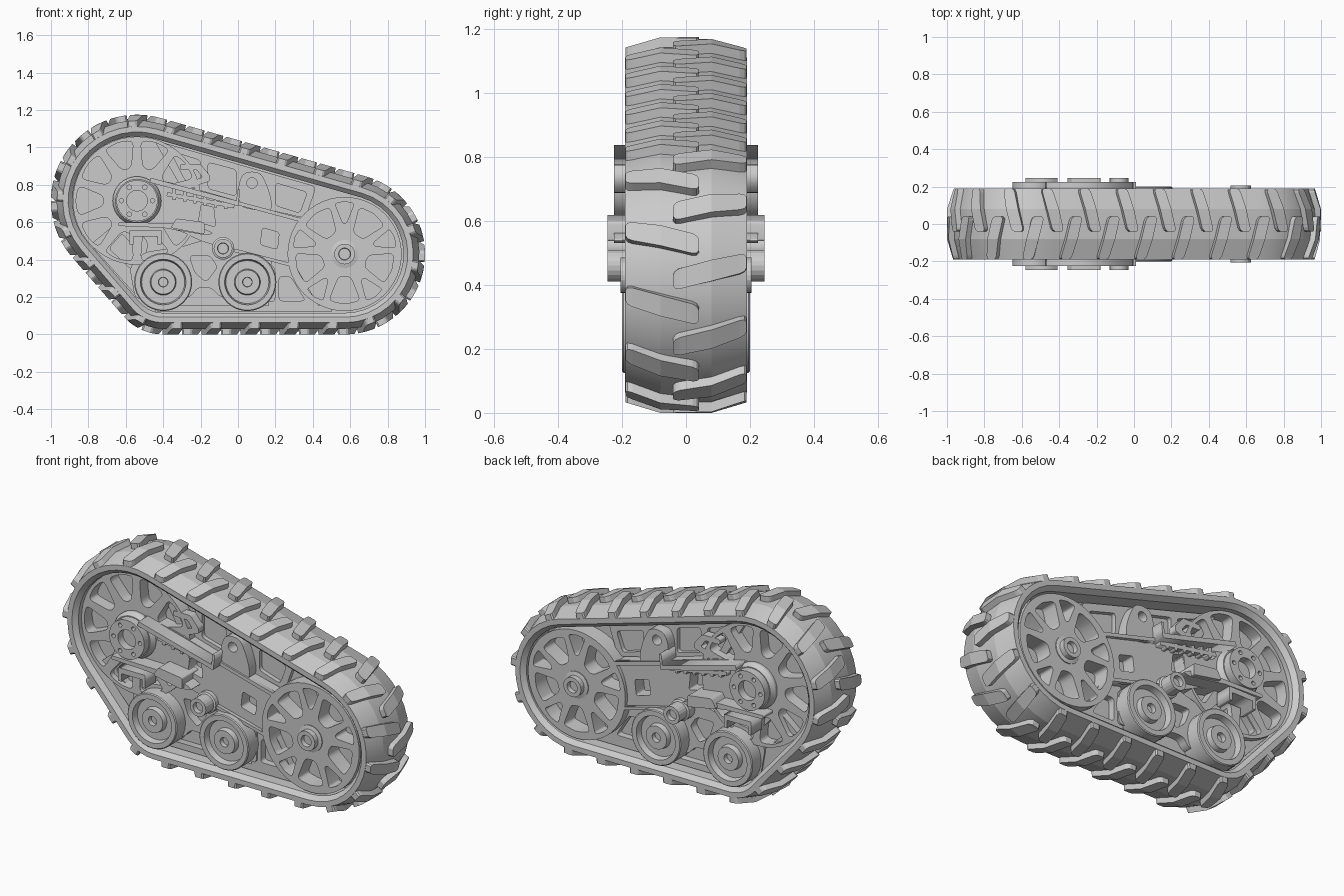
import bpy, bmesh, math
from mathutils import Vector, Matrix

if "Cube" in bpy.data.objects:
    bpy.data.objects.remove(bpy.data.objects["Cube"])

DRIVE, IDLER, ROLL1, ROLL2 = (-.54, .715), (.57, .43), (-.40, .28), (.05, .28)
PIVOT = (-.08, .46)


def add(name, bm, mirror=True, smooth=False):
    bmesh.ops.recalc_face_normals(bm, faces=bm.faces[:])
    me = bpy.data.meshes.new(name)
    bm.to_mesh(me)
    bm.free()
    ob = bpy.data.objects.new(name, me)
    bpy.context.collection.objects.link(ob)
    if mirror:
        m = ob.modifiers.new("Mirror", 'MIRROR')
        m.use_axis = (False, True, False)
        m.use_mirror_merge = False
    if smooth:
        bpy.context.view_layer.objects.active = ob
        ob.select_set(True)
        bpy.ops.object.shade_smooth_by_angle(angle=math.radians(15))
        ob.select_set(False)
    return ob


# ---- 2D outline helpers (x, z) ----
def circle(c, r, n=24):
    return [(c[0] + r * math.cos(i * math.tau / n), c[1] + r * math.sin(i * math.tau / n)) for i in range(n)]


def rounded(pts, r=.02, k=3):
    out, n = [], len(pts)
    for i in range(n):
        p, a, b = Vector(pts[i]), Vector(pts[i - 1]), Vector(pts[(i + 1) % n])
        ra, rb = min(r, (a - p).length * .45), min(r, (b - p).length * .45)
        s, e = p + (a - p).normalized() * ra, p + (b - p).normalized() * rb
        for j in range(k + 1):
            t = j / k
            out.append(tuple(s * (1 - t) ** 2 + p * 2 * t * (1 - t) + e * t * t))
    return out


def bar(p, q, w):
    p, q = Vector(p), Vector(q)
    d = (q - p).normalized() * w / 2
    s = Vector((-d.y, d.x))
    return [tuple(v) for v in (p - s, q - s, q + s, p + s)]


def sector(c, r0, r1, a, h0, h1, rad=.02):
    a, h0, h1 = (math.radians(v) for v in (a, h0, h1))
    polar = [(r0, a - h0), (r1, a - h1), (r1 * 1.02, a), (r1, a + h1), (r0, a + h0)]
    return rounded([(c[0] + r * math.cos(t), c[1] + r * math.sin(t)) for r, t in polar], rad)


# extruded outline with holes, between depths y0 and y1 in front of the centre plane
def plate(name, loops, y0, y1, mirror=True):
    cu = bpy.data.curves.new(name, 'CURVE')
    cu.dimensions, cu.fill_mode, cu.extrude = '2D', 'BOTH', (y1 - y0) / 2
    for lp in loops:
        sp = cu.splines.new('POLY')
        sp.points.add(len(lp) - 1)
        for p, v in zip(sp.points, lp):
            p.co = (v[0], v[1], 0, 1)
        sp.use_cyclic_u = True
    tmp = bpy.data.objects.new(name + "_curve", cu)
    bpy.context.collection.objects.link(tmp)
    me = bpy.data.meshes.new_from_object(tmp.evaluated_get(bpy.context.evaluated_depsgraph_get()))
    bpy.data.objects.remove(tmp)
    bm = bmesh.new()
    bm.from_mesh(me)
    bmesh.ops.remove_doubles(bm, verts=bm.verts[:], dist=1e-5)
    bm.transform(Matrix.Translation((0, -(y0 + y1) / 2, 0)) @ Matrix.Rotation(math.pi / 2, 4, 'X'))
    return add(name, bm, mirror)


# turned part around the y axis, profile of (radius, depth)
def lathe(name, c, prof, n=32):
    bm = bmesh.new()
    rings = [[bm.verts.new((x, -y, z)) for x, z in circle(c, r, n)] for r, y in prof]
    for a, b in zip(rings, rings[1:]):
        for i in range(n):
            bm.faces.new((a[i], a[(i + 1) % n], b[(i + 1) % n], b[i]))
    bm.faces.new(rings[0])
    bm.faces.new(rings[-1])
    return add(name, bm, True, True)


# ---- belt path: taut loop around three circles, as (point, normal) ----
def belt_path(step):
    cs = [(Vector(DRIVE), .43), (Vector(IDLER), .40), (Vector(ROLL1), .25)]
    norms = []
    for i in range(3):
        (a, ra), (b, rb) = cs[i], cs[(i + 1) % 3]
        d = b - a
        k = (ra - rb) / d.length
        d.normalize()
        norms.append(d * k + Vector((-d.y, d.x)) * math.sqrt(1 - k * k))
    out = []
    for i in range(3):
        c, r = cs[i]
        a0 = math.atan2(norms[i - 1].y, norms[i - 1].x)
        sweep = (a0 - math.atan2(norms[i].y, norms[i].x)) % math.tau
        m = max(2, round(math.degrees(sweep) / step))
        for j in range(m + 1):
            t = a0 - sweep * j / m
            nv = Vector((math.cos(t), math.sin(t)))
            out.append((c + nv * r, nv))
    return out


# belt
PROF = [(-.19, -.033), (-.08, 0), (.08, 0), (.19, -.033), (.19, -.062), (.165, -.085), (-.165, -.085), (-.19, -.062)]
bm = bmesh.new()
rings = []
for p, n in belt_path(10):
    rings.append([bm.verts.new((p.x + n.x * o, y, p.y + n.y * o)) for y, o in PROF])
for i, a in enumerate(rings):
    b = rings[(i + 1) % len(rings)]
    for j in range(len(PROF)):
        k = (j + 1) % len(PROF)
        bm.faces.new((a[j], a[k], b[k], b[j]))
add("track_belt", bm, False, True)

# tread lugs: two staggered rows of slanted bars following the belt
FINE = belt_path(2)
FINE.append(FINE[0])
CUM = [0]
for (p, _), (q, _) in zip(FINE, FINE[1:]):
    CUM.append(CUM[-1] + (q - p).length)
TOTAL = CUM[-1]
START = CUM[min(range(len(FINE)), key=lambda i: abs(math.atan2(FINE[i][1].y, FINE[i][1].x) - .05))]


def on_belt(s, y, o):
    s %= TOTAL
    i = max(j for j in range(len(FINE) - 1) if CUM[j] <= s)
    t = (s - CUM[i]) / max(CUM[i + 1] - CUM[i], 1e-9)
    p, n = FINE[i][0].lerp(FINE[i + 1][0], t), FINE[i][1].lerp(FINE[i + 1][1], t).normalized()
    o -= max(0, abs(y) - .08) * .3
    return (p.x + n.x * o, y, p.y + n.y * o)


COUNT = 24
ROWS = [(.189, .02), (.183, .029), (.168, .033), (.08, .034), (-.02, .033), (-.033, .029), (-.04, .02)]
bm = bmesh.new()
for side in (1, -1):
    for i in range(COUNT):
        s0 = START + (i + (.5 if side < 0 else 0)) * TOTAL / COUNT
        prev = None
        for y, w in ROWS:
            s = s0 - (y - .08) * .24
            ring = [bm.verts.new(on_belt(s + ds, y * side, o))
                    for ds, o in ((-w, -.012), (-w + .003, .03), (w - .003, .03), (w, -.012))]
            if prev:
                for j in range(4):
                    k = (j + 1) % 4
                    bm.faces.new((prev[j], prev[k], ring[k], ring[j]))
            else:
                bm.faces.new(ring)
            prev = ring
        bm.faces.new(prev)
add("tread_lugs", bm, False)

# closed core plate filling the belt loop
plate("core_plate", [[tuple(p - n * .08) for p, n in belt_path(10)]], -.07, .07, False)

# drive wheel with ten windows
plate("drive_wheel", [circle(DRIVE, .343, 48)] +
      [sector(DRIVE, .18, .322, 36 * i, 8, 14.5, .03) for i in range(10)], .06, .14)
plate("drive_hub", [circle(DRIVE, .11, 32), circle(DRIVE, .055)] +
      [circle((DRIVE[0] + .083 * math.cos(i * math.pi / 3), DRIVE[1] + .083 * math.sin(i * math.pi / 3)), .012, 8)
       for i in range(6)], .12, .225)
lathe("drive_hub_base", DRIVE, [(.13, .06), (.13, .155), (.115, .18), (.05, .18)])

# idler wheel with alternating large and small windows
plate("idler_wheel", [circle(IDLER, .305, 48)] +
      [sector(IDLER, .125, .262, 54 + 72 * i, 15, 18.5, .025) for i in range(5)] +
      [sector(IDLER, .165, .275, 90 + 72 * i, 3.5, 11, .015) for i in range(5)], .06, .165)
lathe("idler_hub", IDLER, [(.075, .1), (.075, .17), (.055, .175), (.055, .205), (.032, .205), (.03, .18)], 24)

# road rollers: rim, dished web and hub boss
for i, c in enumerate((ROLL1, ROLL2)):
    lathe(f"road_roller_{i + 1}", c, [(.155, .06), (.155, .195), (.15, .2), (.122, .2), (.115, .165),
                                      (.07, .165), (.065, .195), (.026, .195), (.024, .17)])

# sloping main beam with two windows
plate("main_beam", [rounded([(-.60, .62), (-.50, .84), (-.3, .80), (.36, .61), (.28, .50), (.30, .36), (.0, .44),
                             (-.2, .5), (-.3, .55)], .03),
                    rounded([(-.21, .60), (-.12, .575), (-.13, .68), (-.20, .695)], .015),
                    rounded([(.12, .48), (.21, .455), (.22, .545), (.13, .57)], .015)], .06, .145)
plate("beam_top_flange", [bar((-.05, .715), (.36, .605), .02)], .14, .165)
plate("beam_low_flange", [bar((-.02, .45), (.29, .37), .018)], .14, .165)

# upper panel windows between beam and belt
plate("upper_panel", [rounded([(-.45, 1.04), (.42, .79), (.36, .62), (-.3, .78)], .03),
                      rounded([(-.36, .98), (-.2, .93), (-.2, .80), (-.28, .82)], .02),
                      rounded([(-.16, .92), (-.01, .88), (-.01, .74), (-.16, .78)], .02),
                      rounded([(.20, .81), (.37, .76), (.33, .65), (.20, .69)], .02)], .06, .095)

# lower suspension arm with pivot, and side gussets
plate("suspension_arm", [rounded([(-.58, .36), (-.5, .44), (-.3, .47), (-.1, .53), (-.02, .5), (.2, .36), (.2, .17),
                                  (-.1, .2), (-.14, .25), (-.22, .25), (-.25, .2), (-.55, .19)], .03),
                         rounded([(-.26, .42), (-.15, .42), (-.11, .36), (-.17, .28), (-.23, .33)], .02)], .06, .12)
plate("bottom_bar", [[(-.44, .12), (.5, .12), (.5, .155), (-.44, .155)]], .06, .11)
plate("rear_gusset", [rounded([(-.79, .48), (-.62, .62), (-.48, .5), (-.52, .18)], .03),
                      rounded([(-.69, .46), (-.62, .54), (-.55, .46), (-.55, .33)], .02)], .06, .11)
plate("front_gusset", [rounded([(.16, .14), (.44, .14), (.3, .38), (.18, .42)], .02),
                       rounded([(.22, .18), (.36, .18), (.28, .31), (.22, .31)], .02)], .06, .11)
lathe("pivot_pin", PIVOT, [(.06, .06), (.06, .17), (.05, .175), (.05, .245), (.03, .245), (.028, .22)], 20)

# upright lifting lug
plate("lifting_lug", [rounded([(.01, .68), (.0, .80), (.03, .87), (.12, .87), (.155, .80), (.18, .72), (.18, .65)], .04),
                      circle((.075, .81), .028, 16)], .06, .155)

# upper rail with ribs
plate("upper_rail", [bar((-.47, .825), (.0, .70), .026)], .1, .225)
plate("upper_rail_strip", [bar((-.38, .75), (-.02, .685), .022)], .1, .18)
plate("rail_end", [bar((-.005, .69), (.005, .775), .014)], .1, .225)
for i in range(6):
    x = -.34 + i * .055
    plate(f"rail_rib_{i + 1}", [bar((x, .72 - i * .01), (x, .79 - i * .0145), .018)], .1, .18)

# bent lever above the rail
plate("bent_lever", [rounded([(-.31, .88), (-.22, .88), (-.19, .84), (-.25, .82), (-.24, .79), (-.15, .82), (-.15, .85),
                              (-.20, .91), (-.31, .91)], .01)], .09, .14)

# lower step shelf, its U bracket and the mounting block
plate("step_shelf", [rounded([(-.64, .60), (-.64, .58), (-.40, .57), (-.17, .53), (-.13, .54), (-.17, .56),
                              (-.36, .595)], .01)], .1, .225)
plate("step_tread", [[(-.58, .555), (-.41, .555), (-.41, .48), (-.43, .48), (-.43, .525), (-.56, .525), (-.56, .48),
                      (-.58, .48)]], .15, .245)
plate("step_block", [rounded([(-.36, .57), (-.18, .535), (-.18, .60), (-.33, .62)], .01)], .1, .245)
